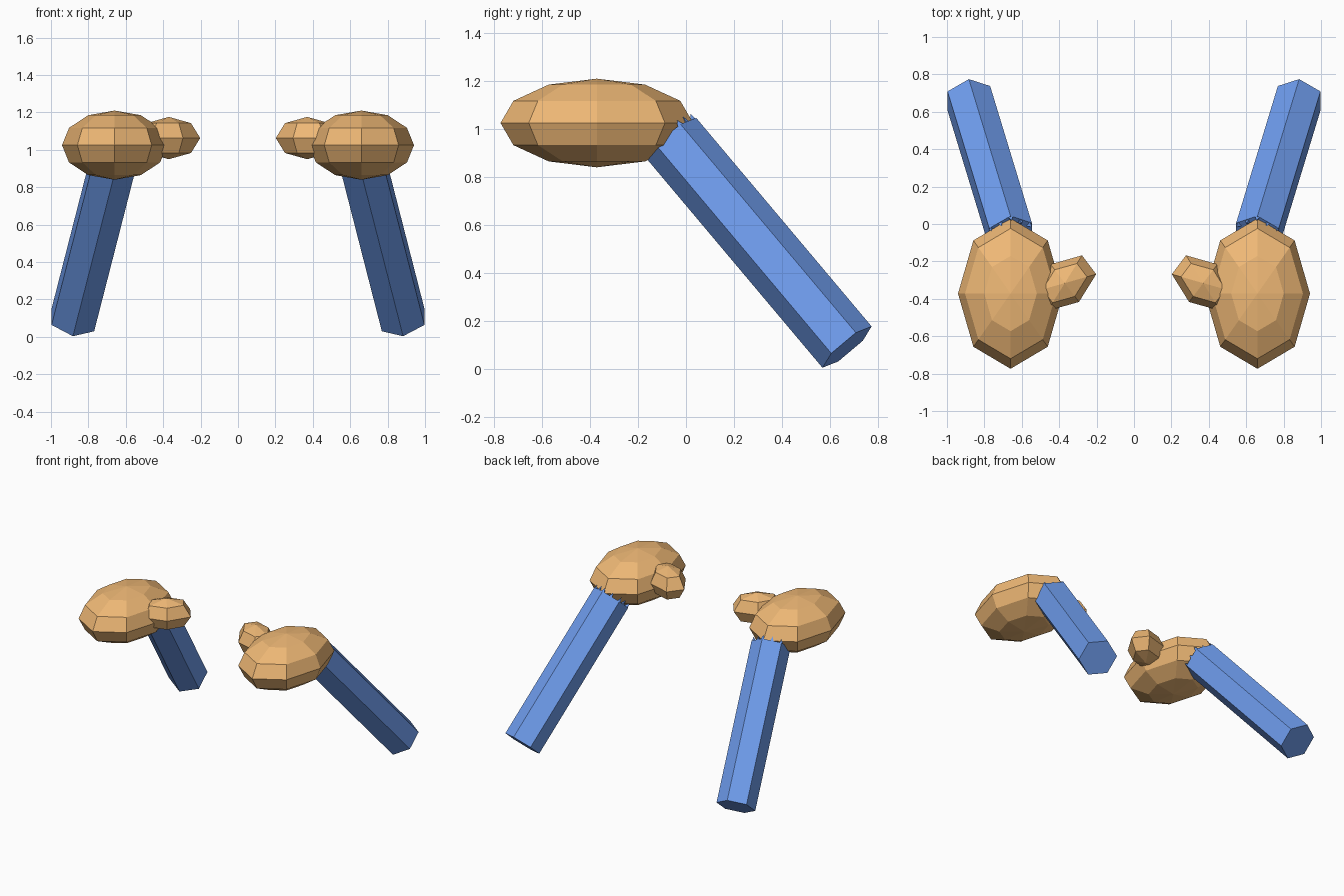
import bpy, bmesh, math
from mathutils import Vector, Matrix

if "Cube" in bpy.data.objects:
    bpy.data.objects.remove(bpy.data.objects["Cube"])


def material(name, color):
    m = bpy.data.materials.new(name)
    m.diffuse_color = color
    m.use_nodes = True
    m.node_tree.nodes["Principled BSDF"].inputs["Base Color"].default_value = m.diffuse_color
    return m


skin = material("skin", (0.86, 0.48, 0.18, 1))
cloth = material("sleeve_blue", (0.16, 0.34, 0.86, 1))


def finish(bm, name, mat):
    # each part is made on the +x side and mirrored to the other
    bmesh.ops.recalc_face_normals(bm, faces=bm.faces[:])
    me = bpy.data.meshes.new(name)
    bm.to_mesh(me)
    bm.free()
    ob = bpy.data.objects.new(name, me)
    bpy.context.collection.objects.link(ob)
    me.materials.append(mat)
    mod = ob.modifiers.new("mirror", 'MIRROR')
    mod.use_mirror_merge = False
    return ob


def ellipsoid(name, segs, rings, center, size, turn):
    bm = bmesh.new()
    bmesh.ops.create_uvsphere(bm, u_segments=segs, v_segments=rings, radius=1)
    # make sure a column of vertices lies on local x
    if max(v.co.x for v in bm.verts) < 0.99:
        bm.transform(Matrix.Rotation(math.pi / 2, 4, 'Z'))
    bm.transform(Matrix.Translation(center)
                 @ Matrix.Rotation(math.radians(turn), 4, 'Z')
                 @ Matrix.Diagonal((*size, 1)))
    return finish(bm, name, skin)


# hands
ellipsoid("palms", 8, 6, (0.66, -0.372, 1.025), (0.281, 0.402, 0.185), 0)
ellipsoid("thumbs", 6, 4, (0.37, -0.316, 1.063), (0.126, 0.188, 0.113), 53)

# forearm sleeves: tilted six-sided prisms
wrist = Vector((0.66, -0.06, 0.96))
elbow = Vector((0.883, 0.672, 0.09))
axis = (elbow - wrist).normalized()
u = Vector((0, -0.1, -0.085))
u = (u - axis * u.dot(axis)).normalized()
w = axis.cross(u)
R = 0.134


def around(base, angle, r):
    return base + (u * math.cos(angle) + w * math.sin(angle)) * r


bm = bmesh.new()
ends = [[bm.verts.new(around(p, i * math.pi / 3, R)) for i in range(6)]
        for p in (wrist, elbow)]
for i in range(6):
    j = (i + 1) % 6
    bm.faces.new((ends[0][i], ends[0][j], ends[1][j], ends[1][i]))
for ring in ends:
    bm.faces.new(ring)
finish(bm, "forearm_sleeves", cloth)

# ragged cuff: little spikes around the wrist end
bm = bmesh.new()
n = 12
for i in range(n):
    a = 2 * math.pi * i / n
    r = R if i % 2 == 0 else R * 0.866
    base = [bm.verts.new(around(wrist, a - 0.1, r * 0.97)),
            bm.verts.new(around(wrist, a + 0.1, r * 0.97)),
            bm.verts.new(around(wrist, a, r * 0.75))]
    tip = bm.verts.new(around(wrist - axis * 0.03, a, r * 0.95))
    bm.faces.new(base)
    for k in range(3):
        bm.faces.new((base[k], base[(k + 1) % 3], tip))
finish(bm, "cuff_spikes", cloth)
